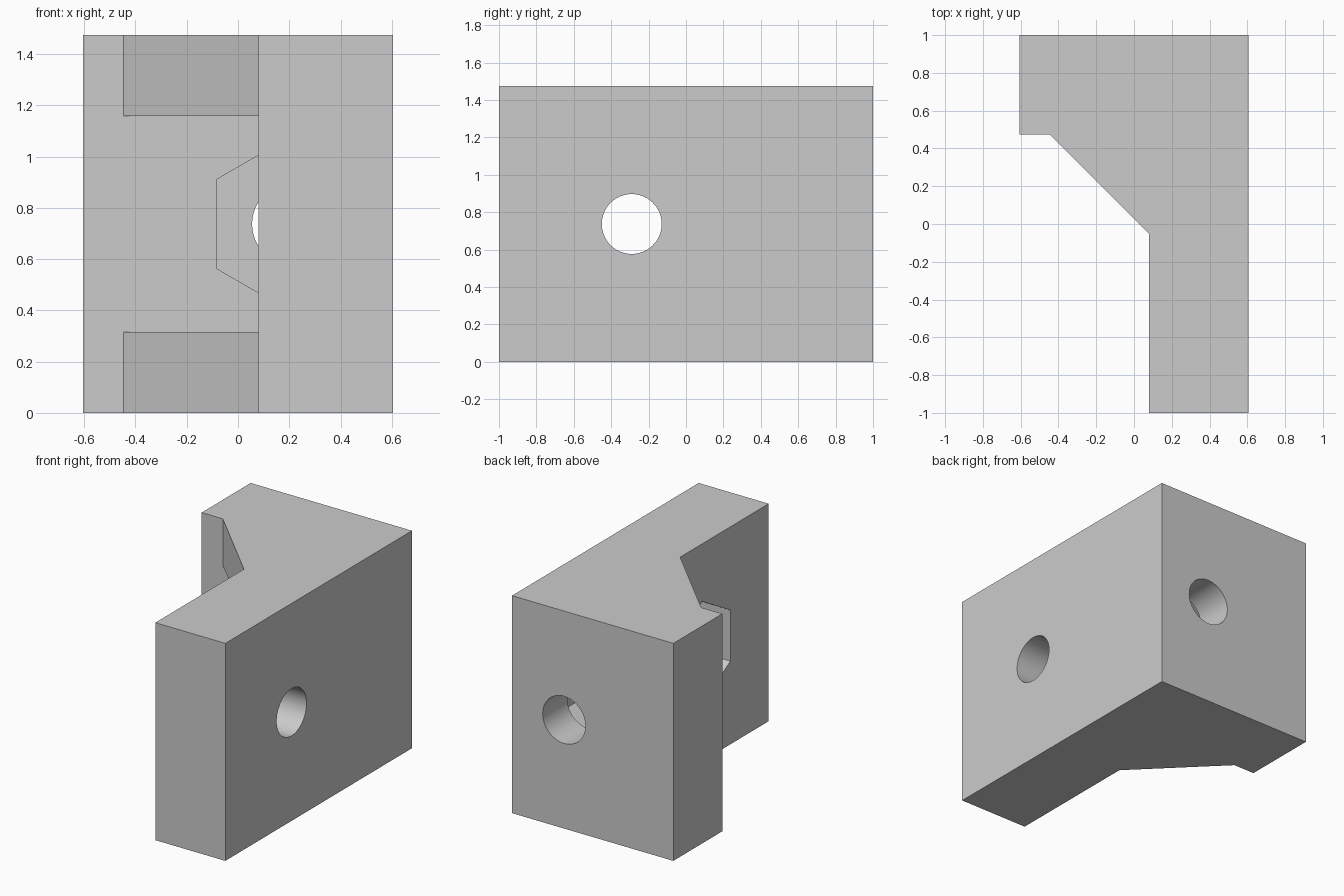
import bpy, bmesh
from math import sin, cos, tau

cube = bpy.data.objects.get("Cube")
if cube:
    bpy.data.objects.remove(cube, do_unlink=True)

grey = bpy.data.materials.new("light grey")
grey.use_nodes = True
grey.diffuse_color = (0.6, 0.6, 0.6, 1)
grey.node_tree.nodes["Principled BSDF"].inputs["Base Color"].default_value = (0.6, 0.6, 0.6, 1)

PLACE = {"x": lambda u, v, w: (w, u, v),
         "y": lambda u, v, w: (u, w, v),
         "z": lambda u, v, w: (u, v, w)}


def prism(name, outline, axis, lo, hi):
    """Extrude a flat outline along an axis between two heights."""
    bm = bmesh.new()
    ends = [[bm.verts.new(PLACE[axis](u, v, w)) for u, v in outline] for w in (lo, hi)]
    for ring in ends:
        bm.faces.new(ring)
    n = len(outline)
    for i in range(n):
        j = (i + 1) % n
        bm.faces.new((ends[0][i], ends[0][j], ends[1][j], ends[1][i]))
    bmesh.ops.recalc_face_normals(bm, faces=bm.faces)
    mesh = bpy.data.meshes.new(name)
    bm.to_mesh(mesh)
    bm.free()
    mesh.materials.append(grey)
    ob = bpy.data.objects.new(name, mesh)
    bpy.context.collection.objects.link(ob)
    return ob


def ring(u, v, radius, sides):
    # first corner points straight up
    return [(u + radius * sin(tau * i / sides), v + radius * cos(tau * i / sides))
            for i in range(sides)]


def cut(target, cutter):
    mod = target.modifiers.new(cutter.name, "BOOLEAN")
    mod.operation = "DIFFERENCE"
    mod.solver = "EXACT"
    mod.object = cutter
    cutter.hide_render = True
    cutter.hide_set(True)


H, MID = 1.475, 0.737
X, INNER_X, INNER_Y = 0.605, 0.08, 0.475
WEB = 0.526

# Bracket body with the diagonal corner web
bracket = prism("angle_bracket",
                [(-X, 1), (-X, INNER_Y), (INNER_X - WEB, INNER_Y), (INNER_X, INNER_Y - WEB),
                 (INNER_X, -1), (X, -1), (X, 1)], "z", 0, H)

# Opening between the upper and lower webs
cut(bracket, prism("web_gap_cutter",
                   [(INNER_X, INNER_Y), (-0.8, INNER_Y), (-0.8, -0.5), (INNER_X, -0.5)],
                   "z", 0.316, H - 0.316))

# Bolt holes, each with a hexagonal nut pocket on the inner side
HOLE, HEX = 0.16, 0.346
for name, axis, centre, pocket in (("side", "x", -0.29, (-0.2, 0.34)),
                                   ("back", "y", 0.215, (0.21, 0.737))):
    cut(bracket, prism(name + "_hole_cutter", ring(centre, MID, HOLE, 64), axis, pocket[1] - 0.1, 1.2))
    cut(bracket, prism(name + "_nut_pocket_cutter", ring(centre, MID, HEX, 6), axis, *pocket))

# Apply the cuts, then smooth only the round bores
bpy.context.view_layer.update()
result = bpy.data.meshes.new_from_object(
    bracket.evaluated_get(bpy.context.evaluated_depsgraph_get()))
bracket.modifiers.clear()
bracket.data = result
for ob in [o for o in bpy.data.objects if o.name.endswith("_cutter")]:
    bpy.data.objects.remove(ob, do_unlink=True)
bpy.ops.object.select_all(action="DESELECT")
bracket.select_set(True)
bpy.context.view_layer.objects.active = bracket
bpy.ops.object.shade_smooth_by_angle()
